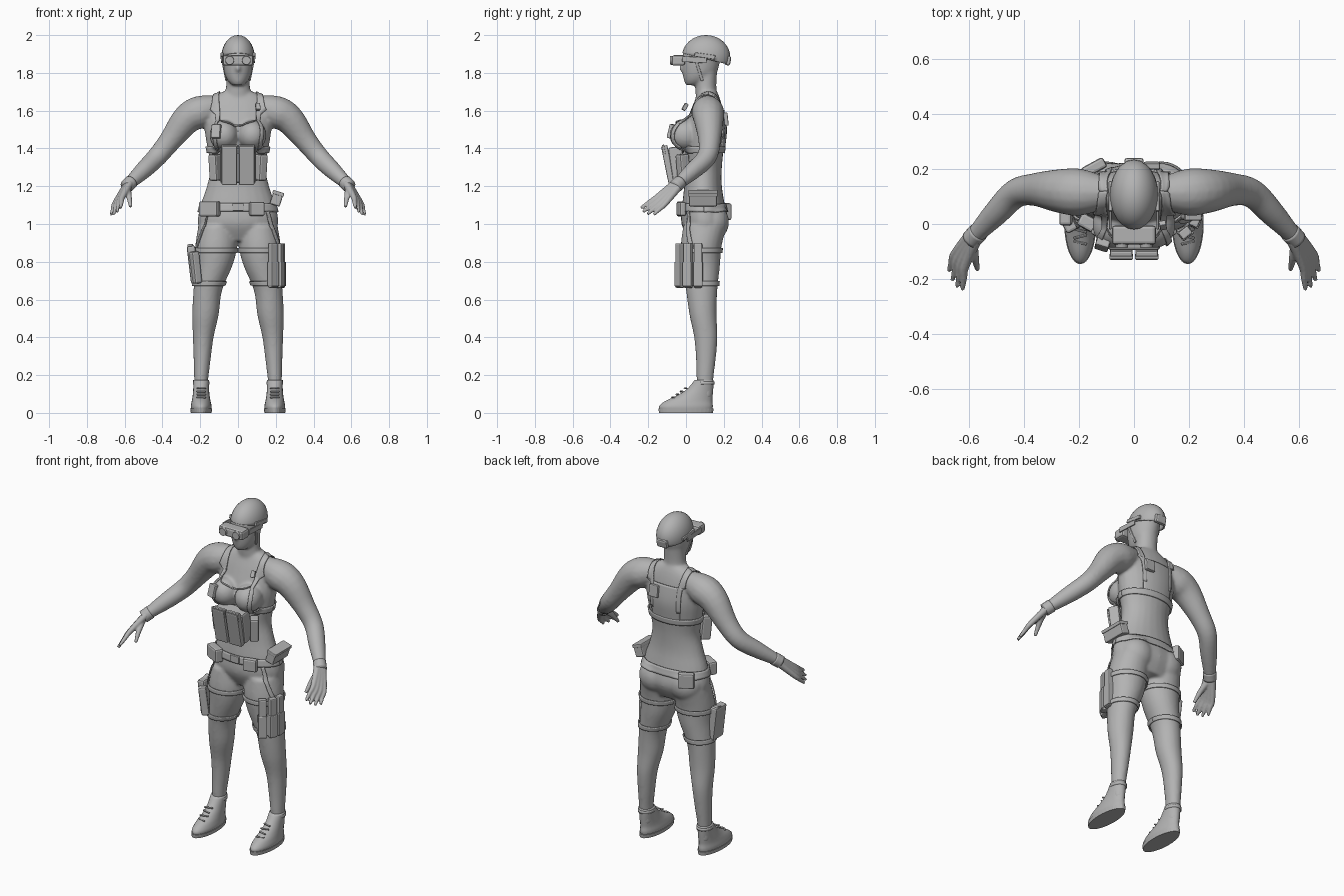
import bpy, bmesh, math
from mathutils import Vector, Matrix, Euler

if "Cube" in bpy.data.objects:
    bpy.data.objects.remove(bpy.data.objects["Cube"])

grey = bpy.data.materials.new("plain grey")
grey.use_nodes = True
grey.diffuse_color = (0.45, 0.45, 0.45, 1)
grey.node_tree.nodes["Principled BSDF"].inputs["Base Color"].default_value = grey.diffuse_color


def finish(name, bm, smooth=True):
    mesh = bpy.data.meshes.new(name)
    bm.to_mesh(mesh)
    bm.free()
    mesh.materials.append(grey)
    for p in mesh.polygons:
        p.use_smooth = smooth
    ob = bpy.data.objects.new(name, mesh)
    bpy.context.collection.objects.link(ob)
    return ob


def spline(pts, steps):
    """Catmull-Rom through tuples of any length."""
    out = []
    for i in range(len(pts) - 1):
        a, b, c, d = (pts[max(i - 1, 0)], pts[i], pts[i + 1], pts[min(i + 2, len(pts) - 1)])
        for s in range(steps):
            t = s / steps
            out.append([q + t / 2 * (r - p + t * (2 * p - 5 * q + 4 * r - e + t * (3 * q - p - 3 * r + e)))
                        for p, q, r, e in zip(a, b, c, d)])
    return out + [list(pts[-1])]


def loft(bm, rings, flat=True, side=1, n=24, steps=4):
    """Skin elliptical rings (x, y, z, rx, ry), level or across the path."""
    rings = spline(rings, steps)
    centres = [Vector((r[0] * side, r[1], r[2])) for r in rings]
    rows = []
    for i, (c, r) in enumerate(zip(centres, rings)):
        rot = Matrix.Identity(3)
        if not flat:
            tangent = centres[min(i + 1, len(rings) - 1)] - centres[max(i - 1, 0)]
            rot = tangent.to_track_quat('Z', 'Y').to_matrix()
        rows.append([bm.verts.new(c + rot @ Vector((r[3] * math.cos(a), r[4] * math.sin(a), 0)))
                     for a in (math.tau * k / n for k in range(n))])
    faces = [bm.faces.new(rows[0]), bm.faces.new(rows[-1])]
    for lo, hi in zip(rows, rows[1:]):
        faces += [bm.faces.new((lo[k], lo[(k + 1) % n], hi[(k + 1) % n], hi[k])) for k in range(n)]
    bmesh.ops.recalc_face_normals(bm, faces=faces)


def tube(bm, pts, side=1):
    loft(bm, [(x, y, z, r, r) for x, y, z, r in pts], False, side, 16)


def ball(bm, loc, size):
    bmesh.ops.create_uvsphere(bm, u_segments=24, v_segments=16, radius=1,
                              matrix=Matrix.Translation(loc) @ Matrix.Diagonal((*size, 1)))


def remesh(ob, voxel, smooth):
    m = ob.modifiers.new("fuse", 'REMESH')
    m.mode, m.voxel_size, m.use_smooth_shade = 'VOXEL', voxel, True
    m = ob.modifiers.new("soften", 'SMOOTH')
    m.factor, m.iterations = 0.5, smooth


def mirror(ob):
    ob.modifiers.new("mirror", 'MIRROR')


def box(name, loc, size, rot=(0, 0, 0), bevel=0.006):
    bm = bmesh.new()
    bmesh.ops.create_cube(bm, size=1, matrix=Matrix.Diagonal((*size, 1)))
    bmesh.ops.bevel(bm, geom=bm.edges[:], offset=bevel, segments=2, profile=0.5, affect='EDGES')
    bm.transform(Matrix.Translation(loc) @ Euler(rot).to_matrix().to_4x4())
    return finish(name, bm, False)


# Fused body: torso, head, arms and legs
bm = bmesh.new()
loft(bm, [(0, .10, .91, .17, .08), (0, .10, 1.0, .213, .124), (0, .093, 1.1, .198, .113),
          (0, .09, 1.2, .165, .1), (0, .092, 1.3, .145, .098), (0, .095, 1.4, .162, .105),
          (0, .1, 1.5, .178, .11), (0, .11, 1.6, .185, .086), (0, .115, 1.66, .15, .066),
          (0, .115, 1.7, .085, .05)])
loft(bm, [(0, .12, 1.62, .09, .06), (0, .105, 1.71, .065, .056), (0, .11, 1.82, .062, .056)])
loft(bm, [(0, .03, 1.735, .03, .03), (0, .055, 1.76, .055, .066), (0, .072, 1.8, .072, .09),
          (0, .08, 1.86, .08, .1), (0, .09, 1.92, .08, .1), (0, .1, 1.97, .055, .07)])
ball(bm, (0, -.015, 1.825), (.015, .022, .025))
for s in (-1, 1):
    ball(bm, (s * .075, -.003, 1.47), (.076, .085, .08))
    ball(bm, (s * .1, .135, 1.01), (.1, .093, .1))
    tube(bm, [(.08, .115, 1.63, .05), (.19, .115, 1.597, .085), (.27, .12, 1.555, .08),
              (.36, .125, 1.44, .06), (.43, .11, 1.355, .053), (.5, .04, 1.285, .047),
              (.585, -.05, 1.205, .031)], s)
    loft(bm, [(.11, .10, .99, .1, .115), (.116, .08, .88, .111, .108), (.127, .08, .78, .098, .1),
              (.16, .083, .65, .076, .083), (.172, .09, .52, .07, .072), (.184, .105, .4, .055, .062),
              (.19, .105, .28, .045, .052), (.195, .1, .17, .037, .044), (.195, .1, .08, .036, .04)],
         True, s)
body = finish("body", bm)
remesh(body, 0.008, 10)

# Hands: four fingers grown from the wrist, plus a thumb
bm = bmesh.new()
across = Vector((.57, .67, -.48))
for i, reach in enumerate((.9, 1, .97, .8)):
    k = i - 1.5
    wrist = Vector((.582, -.047, 1.208)) + across * k * .011
    knuckle = Vector((.632, -.132, 1.125)) + across * k * .023
    tip = knuckle + (Vector((.018, -.085, -.068)) + across * k * .008) * reach
    tube(bm, [(*wrist, .021), (*knuckle, .015), (*knuckle.lerp(tip, .5), .012), (*tip, .008)])
tube(bm, [(.588, -.06, 1.195, .02), (.577, -.12, 1.145, .015), (.568, -.165, 1.09, .009)])
hands = finish("hands", bm)
mirror(hands)
remesh(hands, 0.005, 3)

# Glove cuffs
bm = bmesh.new()
tube(bm, [(.565, -.03, 1.223, .037), (.592, -.058, 1.197, .036)])
mirror(finish("cuffs", bm))

# Shoes with soles, collars and laces
bm = bmesh.new()
loft(bm, [(.195, 0, .012, .053, .138), (.195, 0, .035, .055, .142), (.195, .014, .062, .05, .125),
          (.195, .045, .09, .045, .096), (.195, .074, .125, .042, .07), (.195, .097, .175, .042, .05)])
mirror(finish("shoes", bm))
bm = bmesh.new()
loft(bm, [(.195, 0, 0, .055, .143), (.195, 0, .022, .058, .146)], n=32, steps=1)
mirror(finish("soles", bm, False))
bm = bmesh.new()
loft(bm, [(.195, .098, .15, .044, .053), (.195, .098, .165, .044, .053)], steps=1)
mirror(finish("shoe_collars", bm))
for i in range(4):
    mirror(box("lace", (.195, -.068 + i * .022, .082 + i * .016), (.05, .008, .008), (.6, 0, .25 * (-1) ** i), .002))

# Helmet shell cut along a sloping rim, with rim, rear dial and side rails
bm = bmesh.new()
ball(bm, (0, .106, 1.885), (.088, .128, .115))
cut = bmesh.ops.bisect_plane(bm, geom=bm.verts[:] + bm.edges[:] + bm.faces[:], plane_co=(0, .1, 1.875),
                             plane_no=(0, .25, 1), clear_inner=True)
helmet = finish("helmet", bm)
helmet.modifiers.new("thickness", 'SOLIDIFY').thickness = .008
box("helmet_dial", (0, .222, 1.865), (.07, .03, .05), (-.2, 0, 0), .01)
mirror(box("helmet_rail", (.085, .1, 1.89), (.014, .11, .022), (-.15, 0, 0), .004))
mirror(box("helmet_side_strap", (.073, .07, 1.81), (.008, .015, .11), (.3, .2, 0), .003))

# Goggles with two round lenses and a head band
box("goggles", (0, -.04, 1.866), (.16, .07, .055), (0, 0, 0), .012)
for s in (-1, 1):
    bm = bmesh.new()
    loft(bm, [(s * .044, -.07, 1.866, .024, .024), (s * .044, -.086, 1.866, .022, .022)], False, steps=1)
    finish("goggle_lens", bm, False)
mirror(box("goggle_band", (.086, .045, 1.87), (.008, .13, .03), (-.05, 0, 0), .003))


def strap(name, path, width, offset=.006, steps=6, cols=4):
    """Flat webbing that hugs the body along a path."""
    bm = bmesh.new()
    w = Vector(width)
    rows = [[bm.verts.new(Vector(p) + w * (j / cols - .5)) for j in range(cols + 1)]
            for p in spline(path, steps)]
    for a, b in zip(rows, rows[1:]):
        for j in range(cols):
            bm.faces.new((a[j], a[j + 1], b[j + 1], b[j]))
    ob = finish(name, bm)
    m = ob.modifiers.new("hug", 'SHRINKWRAP')
    m.target, m.offset, m.wrap_mode = body, offset, 'ABOVE_SURFACE'
    m = ob.modifiers.new("thickness", 'SOLIDIFY')
    m.thickness, m.offset = .007, 0
    return ob


def band(name, c, rx, ry, width):
    ring = [(c[0] + rx * math.cos(a), c[1] + ry * math.sin(a), c[2])
            for a in (math.tau * k / 32 for k in range(33))]
    return strap(name, ring, (0, 0, width), steps=2)


# Vest: shoulder straps, neckline, chest band and back panel
for s in (-1, 1):
    strap("front_strap", [(s * .115, .12, 1.71), (s * .12, .03, 1.65), (s * .122, -.03, 1.56),
                          (s * .125, -.07, 1.45), (s * .12, -.03, 1.39)], (.03, 0, 0))
    strap("back_strap", [(s * .115, .12, 1.71), (s * .11, .18, 1.66), (s * .1, .22, 1.58),
                         (s * .1, .23, 1.45)], (.03, 0, 0))
strap("neckline", [(-.11, -.02, 1.59), (-.075, -.05, 1.545), (0, -.05, 1.535), (.075, -.05, 1.545),
                   (.11, -.02, 1.59)], (0, 0, .014))
band("chest_band", (0, .095, 1.39), .18, .13, .035)
strap("back_panel", [(0, .24, 1.61), (0, .24, 1.5), (0, .24, 1.39)], (.23, 0, 0), .004, cols=12)
box("back_pouch", (.065, .212, 1.555), (.06, .022, .07), (.1, 0, 0))
box("strap_radio", (-.115, -.075, 1.49), (.05, .03, .075), (-.25, 0, -.3))
box("strap_buckle", (.105, -.005, 1.62), (.025, .02, .04), (-.5, 0, .2), .004)

# Front magazine rack and belly side pouches
box("rack_plate", (0, -.045, 1.315), (.19, .075, .19), (.15, 0, 0), .012)
for s in (-1, 1):
    box("magazine_pouch", (s * .046, -.095, 1.312), (.082, .034, .21), (.2, 0, 0))
    box("pouch_flap", (s * .046, -.118, 1.395), (.086, .012, .05), (.2, 0, 0), .003)
    box("side_pouch", (s * .12, -.015, 1.3), (.05, .06, .14), (.1, 0, s * .6), .01)

# Belt and its pouches
band("belt", (0, .095, 1.09), .23, .14, .045)
box("buckle", (0, -.03, 1.09), (.06, .015, .04), bevel=.004)
box("belt_pouch_right", (-.15, -.005, 1.08), (.11, .05, .08), (0, 0, -.5), .01)
box("belt_pouch_left", (.1, -.025, 1.08), (.08, .035, .075), (0, 0, .25), .01)
box("hip_pouch", (.205, .09, 1.135), (.055, .15, .075), (0, .3, 0), .008)
box("hip_pouch_lid", (.213, .09, 1.162), (.062, .155, .02), (0, .3, 0), .004)
box("rear_pouch", (-.145, .205, 1.065), (.09, .04, .09), (0, 0, .5), .01)

# Thigh rigs: leg bands, hangers, left magazines and right holster
for s in (-1, 1):
    band("upper_leg_band", (s * .117, .08, .86), .115, .115, .025)
    band("lower_leg_band", (s * .152, .082, .685), .088, .092, .025)
    strap("hanger", [(s * .17, -.01, 1.07), (s * .2, 0, .97), (s * .225, .03, .87)], (.01, .025, 0))
for x, y, yaw in ((.186, -.032, -.9), (.222, .012, -.4), (.232, .064, -.05)):
    box("thigh_magazine", (x, y, .78), (.034, .044, .235), (0, 0, yaw))
    box("thigh_magazine_sleeve", (x, y, .735), (.042, .05, .13), (0, 0, yaw), .005)
box("holster", (-.238, .045, .785), (.045, .1, .2), (0, -.12, 0), .01)
box("holster_front", (-.226, .0, .77), (.045, .05, .17), (0, -.12, .5), .01)
box("holster_grip", (-.25, .06, .865), (.032, .05, .05), (.3, -.12, 0), .008)
